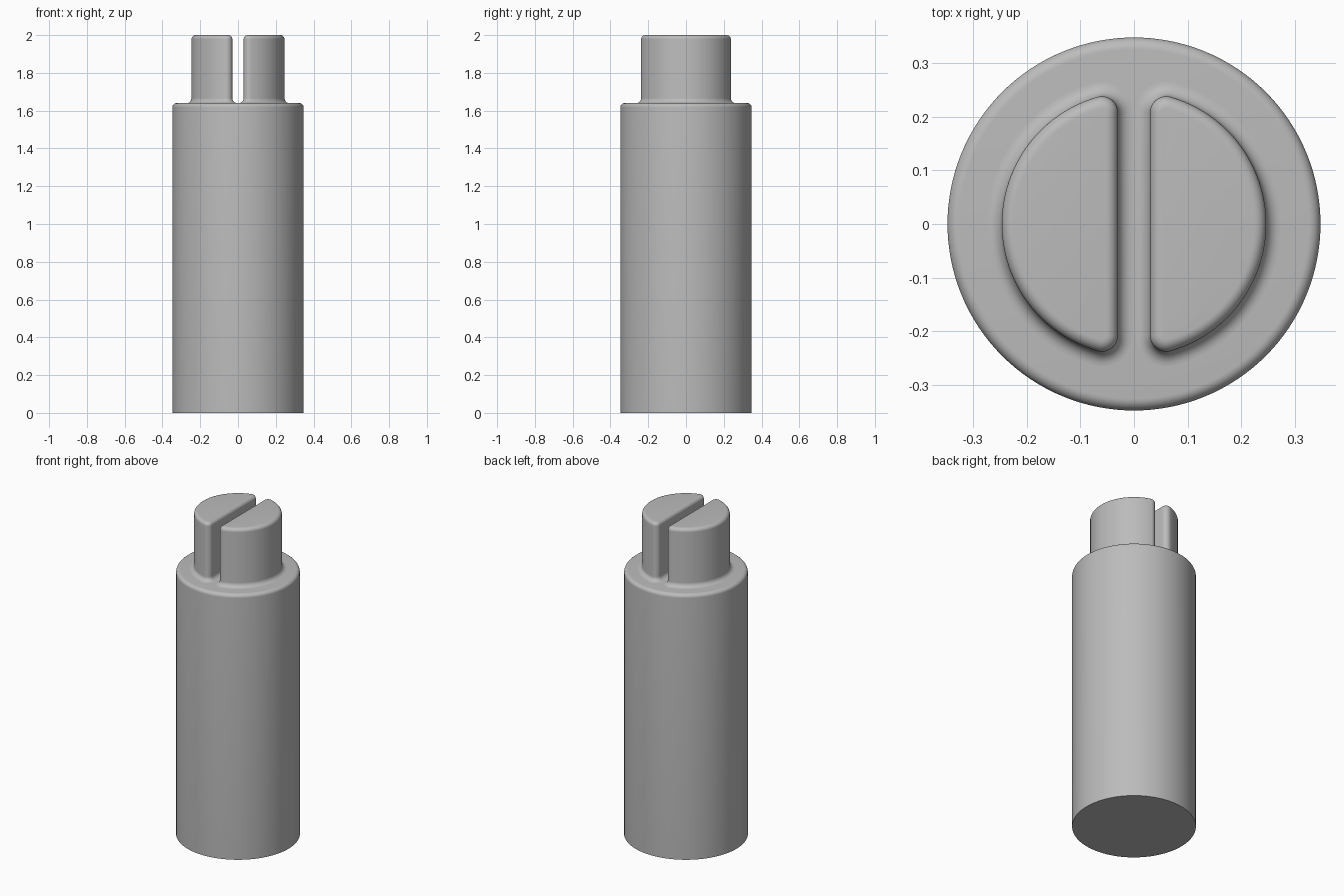
import bpy, bmesh
from math import sin, cos, pi, acos

cube = bpy.data.objects.get("Cube")
if cube:
    bpy.data.objects.remove(cube)

# Plain grey metal
grey = bpy.data.materials.new("grey_metal")
grey.use_nodes = True
colour = (0.5, 0.5, 0.5, 1)
grey.diffuse_color = colour
grey.node_tree.nodes["Principled BSDF"].inputs["Base Color"].default_value = colour

BODY_R, SHOULDER, TOP = 0.347, 1.64, 2.0
PRONG_R, SLOT, CORNER = 0.246, 0.03, 0.03
FILLET, ROUND, STEPS = 0.027, 0.022, 8


def quarter(start=0.0):
    return [start + pi / 2 * i / STEPS for i in range(STEPS + 1)]


def loft(name, rings):
    """Skin a stack of closed rings and cap both ends."""
    bm = bmesh.new()
    loops = [[bm.verts.new(p) for p in ring] for ring in rings]
    n = len(loops[0])
    for low, high in zip(loops, loops[1:]):
        for i in range(n):
            j = (i + 1) % n
            bm.faces.new((low[i], low[j], high[j], high[i]))
    bm.faces.new(loops[0][::-1])
    bm.faces.new(loops[-1])
    mesh = bpy.data.meshes.new(name)
    bm.to_mesh(mesh)
    bm.free()
    mesh.materials.append(grey)
    obj = bpy.data.objects.new(name, mesh)
    bpy.context.collection.objects.link(obj)
    bpy.ops.object.select_all(action='DESELECT')
    obj.select_set(True)
    bpy.context.view_layer.objects.active = obj
    bpy.ops.object.shade_smooth_by_angle(angle=pi / 6)
    return obj


# Cylindrical body with a rounded shoulder
profile = [(BODY_R, 0)] + [(BODY_R - ROUND + ROUND * cos(a), SHOULDER - ROUND + ROUND * sin(a))
                           for a in quarter()]
loft("body", [[(r * cos(2 * pi * i / 128), r * sin(2 * pi * i / 128), z)
               for i in range(128)] for r, z in profile])


# Half-round prong outline: core point plus a normal offset gives rounded corners
def prong_outline(offset, z):
    core = PRONG_R - CORNER
    flat = SLOT + CORNER
    end = acos(flat / core)
    half_y = core * sin(end)
    reach = CORNER + offset
    pts = []
    for i in range(49):
        a = -end + 2 * end * i / 48
        pts.append(((core + reach) * cos(a), (core + reach) * sin(a), z))
    for side, first in ((1, end), (-1, pi)):
        last = pi if side == 1 else 2 * pi - end
        for i in range(0 if side == -1 else 1, 13 if side == 1 else 12):
            a = first + (last - first) * i / 12
            pts.append((flat + reach * cos(a), side * half_y + reach * sin(a), z))
    return pts


# Prong profile: flared foot, straight wall, rounded top
steps = [(FILLET, SHOULDER - 0.02)]
steps += [(FILLET * (1 - sin(a)), SHOULDER + FILLET * (1 - cos(a))) for a in quarter()]
steps += [(ROUND * (cos(a) - 1), TOP - ROUND + ROUND * sin(a)) for a in quarter()]
prong = loft("slotted_prongs", [prong_outline(d, z) for d, z in steps])
mirror = prong.modifiers.new("Mirror", 'MIRROR')
mirror.use_axis[0] = True
